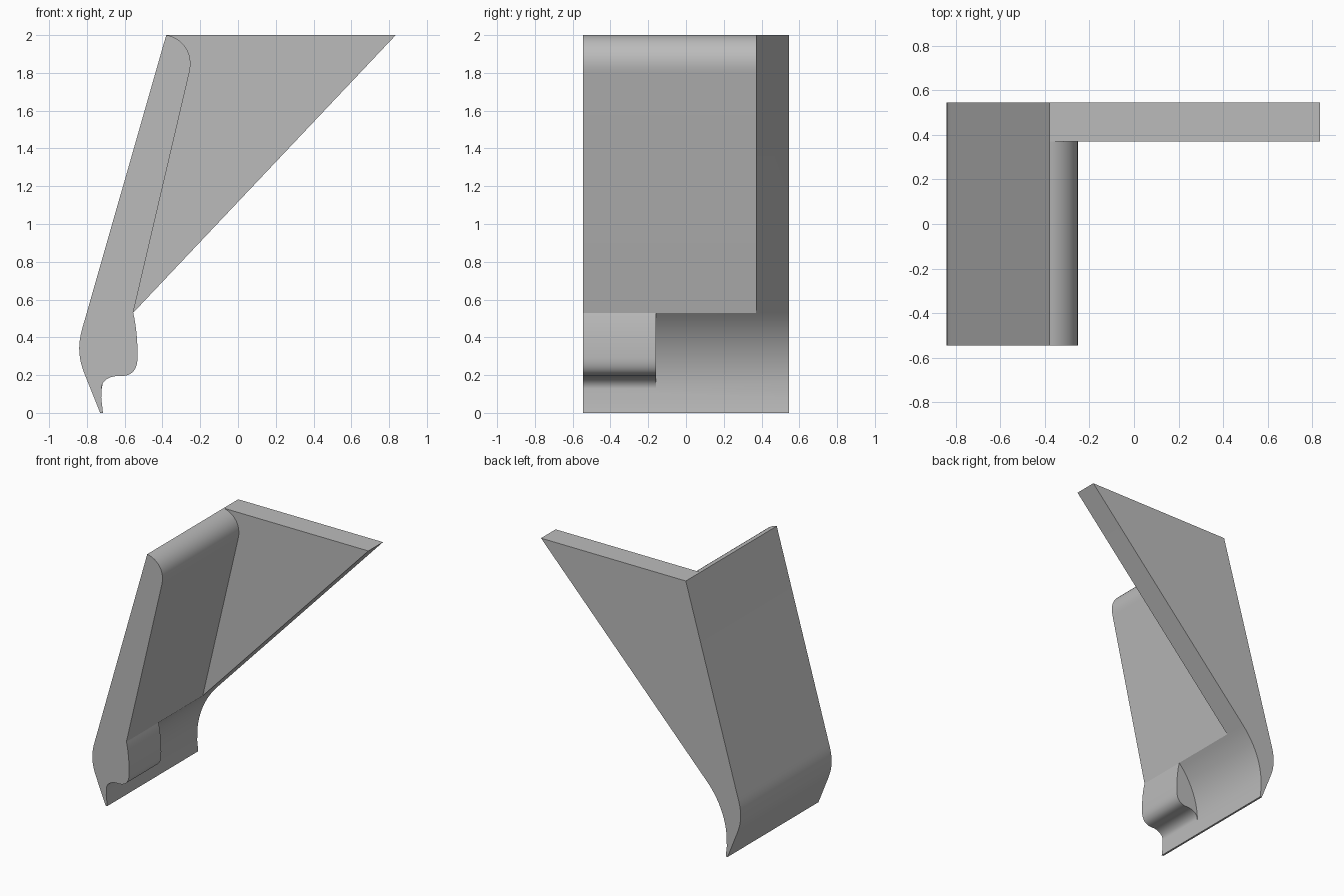
import bpy, bmesh
from mathutils import Vector
from mathutils.geometry import interpolate_bezier

if "Cube" in bpy.data.objects:
    bpy.data.objects.remove(bpy.data.objects["Cube"])


def curve(a, b, c, d, steps=14):
    """Points of a cubic curve in the xz plane."""
    pts = interpolate_bezier(*[Vector((p[0], p[1], 0)) for p in (a, b, c, d)], steps)
    return [(p.x, p.y) for p in pts]


# Key corners of the profile
top, tip = (-0.38, 2), (0.835, 2)
shoulder, toe = (-0.555, 0.53), (-0.723, 0.12)

# Curved stretches of the profile
crown = curve(top, (-0.31, 1.99), (-0.228, 1.92), (-0.258, 1.80))
throat = curve(shoulder, (-0.66, 0.42), (-0.725, 0.27), toe)
heel = curve((-0.81, 0.20), (-0.85, 0.30), (-0.85, 0.37), (-0.815, 0.48))
nose = (curve(shoulder, (-0.54, 0.47), (-0.531, 0.38), (-0.532, 0.30))
        + curve((-0.532, 0.30), (-0.53, 0.22), (-0.57, 0.195), (-0.62, 0.195))[1:]
        + curve((-0.62, 0.195), (-0.69, 0.20), (-0.73, 0.16), toe)[1:])

# Regions of the cross-section, sharing their borders
blade = crown + throat + [(-0.724, 0.08), (-0.715, 0), (-0.73, 0)] + heel
lip = throat + nose[-2:0:-1]
gusset = [tip] + crown + [shoulder]

# Layers along y and the regions that fill each of them
layers = [(-0.545, -0.16, (blade, lip)),
          (-0.16, 0.37, (blade,)),
          (0.37, 0.545, (blade, gusset))]

bm = bmesh.new()
verts, faces = {}, {}


def vert(p, y):
    key = (round(p[0], 5), y, round(p[1], 5))
    if key not in verts:
        verts[key] = bm.verts.new(key)
    return verts[key]


def toggle_face(corners):
    """Add a face, or cancel it where two solids touch."""
    key = frozenset(corners)
    if key in faces:
        bm.faces.remove(faces.pop(key))
    else:
        faces[key] = bm.faces.new(corners)


for y0, y1, regions in layers:
    for region in regions:
        for y in (y0, y1):
            toggle_face([vert(p, y) for p in region])
        for p, q in zip(region, region[1:] + region[:1]):
            toggle_face([vert(p, y0), vert(q, y0), vert(q, y1), vert(p, y1)])

# Tidy the skin into one closed solid
loose = [e for e in bm.edges if not e.link_faces]
bmesh.ops.delete(bm, geom=loose, context='EDGES')
bmesh.ops.dissolve_limit(bm, angle_limit=0.001, verts=bm.verts, edges=bm.edges)
bmesh.ops.recalc_face_normals(bm, faces=bm.faces)

mesh = bpy.data.meshes.new("angled_bracket")
bm.to_mesh(mesh)
bm.free()
bracket = bpy.data.objects.new("angled_bracket", mesh)
bpy.context.collection.objects.link(bracket)

# Plain grey material
grey = bpy.data.materials.new("plain_grey")
grey.use_nodes = True
colour = (0.5, 0.5, 0.5, 1)
grey.diffuse_color = colour
grey.node_tree.nodes["Principled BSDF"].inputs["Base Color"].default_value = colour
mesh.materials.append(grey)

# Smooth curves with crisp corners
bpy.ops.object.select_all(action='DESELECT')
bracket.select_set(True)
bpy.context.view_layer.objects.active = bracket
bpy.ops.object.shade_smooth_by_angle(angle=0.35)
